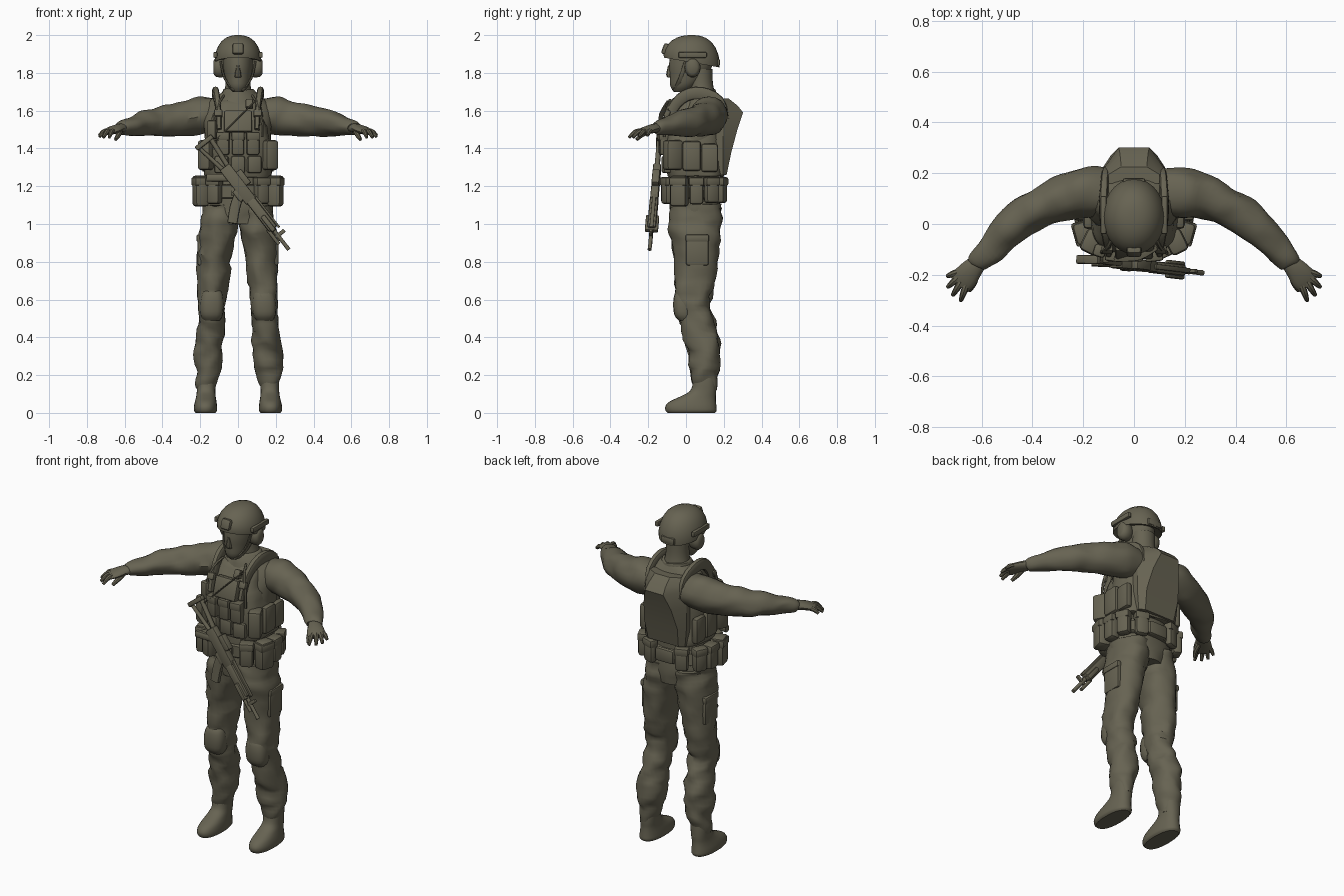
import bpy, bmesh, math
from mathutils import Vector, Matrix, noise

olive = bpy.data.materials.new("olive drab")
olive.diffuse_color = (0.135, 0.125, 0.085, 1)
X, Y, Z = Vector((1, 0, 0)), Vector((0, 1, 0)), Vector((0, 0, 1))


def finish(name, bm, angle=40):
    bmesh.ops.recalc_face_normals(bm, faces=bm.faces)
    me = bpy.data.meshes.new(name)
    bm.to_mesh(me)
    bm.free()
    me.materials.append(olive)
    me.shade_smooth()
    me.set_sharp_from_angle(angle=math.radians(angle))
    ob = bpy.data.objects.new(name, me)
    bpy.context.collection.objects.link(ob)
    return ob


def skin(name, rings, folds=0.0, warp=None, angle=40):
    """Bridge a list of point rings into a closed solid."""
    bm = bmesh.new()
    rows = []
    for ring in rings:
        row = []
        for p in ring:
            p = Vector(p)
            if warp:
                p = warp(p)
            if folds:
                p = p + noise.noise_vector(Vector((p.x * 11, p.y * 11, p.z * 17))) * folds
            row.append(bm.verts.new(p))
        rows.append(row)
    n = len(rows[0])
    for a, b in zip(rows, rows[1:]):
        for i in range(n):
            j = (i + 1) % n
            bm.faces.new((a[i], a[j], b[j], b[i]))
    bm.faces.new(rows[0])
    bm.faces.new(rows[-1])
    return finish(name, bm, angle)


def smooth_rows(rows, k):
    """Catmull-Rom interpolation between rows of numbers."""
    out = []
    for i in range(len(rows) - 1):
        p0, p1, p2, p3 = rows[max(i - 1, 0)], rows[i], rows[i + 1], rows[min(i + 2, len(rows) - 1)]
        for s in range(k):
            t = s / k
            out.append([0.5 * (2 * b + (c - a) * t + (2 * a - 5 * b + 4 * c - d) * t * t
                               + (3 * b - a - 3 * c + d) * t ** 3)
                        for a, b, c, d in zip(p0, p1, p2, p3)])
    return out + [list(rows[-1])]


def ellipse(c, s, u, a, b, n, p):
    pts = []
    for i in range(n):
        th = 2 * math.pi * i / n
        co, si = math.cos(th), math.sin(th)
        pts.append(c + s * a * math.copysign(abs(co) ** (2 / p), co)
                   + u * b * math.copysign(abs(si) ** (2 / p), si))
    return pts


def column(name, rows, n=24, p=2.0, k=3, **kw):
    """Horizontal sections: z, centre x, centre y, half width, half depth."""
    return skin(name, [ellipse(Vector((x, y, z)), X, Y, a, b, n, p)
                       for z, x, y, a, b in smooth_rows(rows, k)], **kw)


def tube(name, rows, up=Z, n=12, p=2.0, k=3, **kw):
    """Sections square to a path: x, y, z, half width, half height."""
    rows = smooth_rows(rows, k)
    c = [Vector(r[:3]) for r in rows]
    rings = []
    for i, r in enumerate(rows):
        t = (c[min(i + 1, len(c) - 1)] - c[max(i - 1, 0)]).normalized()
        s = t.cross(up).normalized()
        rings.append(ellipse(c[i], s, s.cross(t), r[3], r[4], n, p))
    return skin(name, rings, **kw)


def box(name, loc, size, yaw=0.0, bevel=0.012, tilt=0.0, frame=None):
    bm = bmesh.new()
    bmesh.ops.create_cube(bm, size=1, matrix=Matrix.Diagonal((*size, 1)))
    if bevel:
        bmesh.ops.bevel(bm, geom=bm.edges[:], offset=min(bevel, min(size) * 0.4),
                        segments=2, profile=0.5, affect='EDGES')
    m = Matrix.Translation(loc) @ Matrix.Rotation(yaw, 4, 'Z') @ Matrix.Rotation(tilt, 4, 'X')
    bm.transform(frame @ m if frame else m)
    return finish(name, bm, 35)


# Head and neck
column("head", [(1.70, 0, -.03, .03, .035), (1.73, 0, -.015, .055, .068), (1.78, 0, .01, .07, .096),
                (1.84, 0, .025, .08, .115), (1.92, 0, .03, .08, .11)])
column("neck", [(1.62, 0, .09, .10, .08), (1.69, 0, .085, .075, .068), (1.75, 0, .08, .065, .062), (1.82, 0, .08, .065, .06)])
column("nose", [(1.775, 0, -.08, .017, .014), (1.79, 0, -.087, .017, .018), (1.84, 0, -.083, .008, .012)], n=8)
column("collar", [(1.64, 0, .07, .12, .10), (1.68, 0, .075, .098, .088), (1.71, 0, .08, .078, .075),
                  (1.712, 0, .08, .06, .06)], folds=.012)

# Helmet: rim, dome and front-up tilt of the lower edge
dome = [(1.865, 0, .03, .10, .125), (1.855, 0, .03, .122, .147)]
dome += [(1.86 + .14 * math.sin(a), 0, .03, .124 * math.cos(a) ** .8, .15 * math.cos(a) ** .8)
         for a in [math.radians(d) for d in (8, 22, 36, 50, 64, 76, 86)]]
column("helmet", dome, n=28, k=1,
       warp=lambda v: v + Z * (-.17 * (v.y - .03) * max(0, (2 - v.z) / .14)))
box("helmet_mount", (0, -.105, 1.925), (.06, .04, .06), tilt=-.35)
box("helmet_rear_band", (0, .168, 1.855), (.09, .025, .04))
for s in (1, -1):
    box("helmet_rail", (s * .12, .035, 1.895), (.022, .15, .03), bevel=.006)
    tube("ear_cup", [(s * .06, .035, 1.83, .03, .045), (s * .085, .035, 1.83, .042, .055),
                     (s * .115, .035, 1.83, .04, .052), (s * .13, .035, 1.83, .025, .035)], k=2, n=14)
    tube("chin_strap", [(s * .092, .0, 1.86, .006, .012), (s * .07, -.03, 1.77, .006, .012),
                        (s * .02, -.06, 1.705, .006, .012)], up=Y, n=6)

# Torso
column("shirt", [(1.0, 0, .05, .17, .125), (1.08, 0, .05, .188, .135), (1.2, 0, .045, .17, .13),
                 (1.35, 0, .05, .165, .135), (1.5, 0, .065, .18, .13), (1.6, 0, .09, .185, .115),
                 (1.665, 0, .09, .14, .088), (1.70, 0, .085, .08, .07)], n=32, folds=.01)
column("vest", [(1.25, 0, .05, .165, .14), (1.265, 0, .05, .18, .15), (1.38, 0, .04, .18, .155),
                (1.48, 0, .04, .165, .155), (1.56, 0, .06, .14, .145), (1.63, 0, .08, .125, .12),
                (1.655, 0, .085, .11, .10)], n=32, p=3, folds=.01)
box("chest_panel", (0, -.10, 1.54), (.15, .05, .12), tilt=-.3)

# Back panel, standing proud near its top
rows = [(1.26, .215, .10, .13), (1.38, .24, .11, .14), (1.5, .272, .09, .14),
        (1.59, .302, .06, .135), (1.625, .275, .055, .125), (1.665, .225, .05, .10)]
skin("back_panel", [[(-w, .16, z), (-w, .195, z), (-b, y, z), (b, y, z), (w, .195, z), (w, .16, z)]
                    for z, y, b, w in rows], angle=30)

# Chest pouches
for i in (-1, 0, 1):
    box("magazine_pouch", (i * .078, -.115, 1.425), (.066, .055, .12), yaw=i * .12)
    box("pouch_flap", (i * .078, -.12, 1.465), (.07, .055, .045), yaw=i * .12, bevel=.008)
    box("lower_pouch", (i * .085, -.10, 1.315), (.075, .05, .09), yaw=i * .2)
for s in (1, -1):
    box("side_pouch_front", (s * .165, -.07, 1.365), (.075, .095, .16), yaw=s * .45, bevel=.018)
    box("side_pouch", (s * .178, .03, 1.36), (.045, .10, .16), bevel=.018)
    box("side_plate", (s * .172, .125, 1.35), (.04, .09, .15), bevel=.015)
    # Shoulder straps, cables and buckles
    tube("shoulder_strap", [(s * .10, -.105, 1.50, .026, .014), (s * .105, -.07, 1.61, .028, .016),
                            (s * .115, -.005, 1.678, .032, .018), (s * .12, .08, 1.692, .034, .018),
                            (s * .115, .17, 1.65, .032, .016), (s * .11, .20, 1.55, .03, .012)],
         up=X, p=3, n=12)
    tube("cable", [(s * .075, -.03, 1.68, .007, .007), (s * .10, -.085, 1.64, .008, .008),
                   (s * .125, -.11, 1.56, .008, .008), (s * .13, -.115, 1.46, .007, .007)], up=X, n=6)
    box("strap_buckle", (s * .105, -.10, 1.585), (.045, .03, .04), tilt=-.4, bevel=.008)
box("radio", (-.135, -.105, 1.50), (.05, .05, .10), yaw=-.3)
box("talk_button", (.06, -.085, 1.635), (.04, .035, .05), tilt=-.5, bevel=.008)

# Belt with pouches
column("belt", [(1.135, 0, .05, .19, .145), (1.14, 0, .05, .198, .15), (1.205, 0, .045, .19, .147),
                (1.21, 0, .045, .18, .14)], n=32, k=1, p=2.3)
for s in (1, -1):
    for x, y, yaw, w, d, h in ((.125, -.095, .45, .075, .06, .14), (.198, -.035, 1.3, .09, .075, .165),
                               (.203, .055, 1.57, .075, .06, .145), (.185, .135, 2.0, .075, .055, .13),
                               (.105, .19, 2.8, .075, .045, .13)):
        box("belt_pouch", (s * x, y, 1.175), (w, d, h), yaw=s * yaw, bevel=.018)
        box("belt_pouch_flap", (s * x, y, 1.225), (w + .006, d + .006, .045), yaw=s * yaw, bevel=.01)
box("rear_belt_pouch", (0, .195, 1.175), (.12, .03, .08))
box("belt_buckle", (0, -.10, 1.175), (.07, .02, .05), bevel=.006)

for s in (1, -1):
    # Trousers, knee pads, pockets
    column("trouser_leg", [(1.1, s * .09, .05, .095, .13), (1.03, s * .096, .05, .098, .137),
                           (.95, s * .108, .05, .098, .133), (.8, s * .125, .055, .088, .115),
                           (.66, s * .135, .043, .08, .103), (.57, s * .138, .035, .075, .096),
                           (.47, s * .145, .065, .07, .092), (.36, s * .152, .09, .076, .09),
                           (.26, s * .158, .097, .072, .082), (.18, s * .164, .098, .06, .066),
                           (.12, s * .168, .098, .048, .058)], k=4, folds=.018)
    column("knee_pad", [(.49, s * .14, .0, .045, .04), (.52, s * .14, -.01, .06, .052),
                        (.58, s * .138, -.013, .064, .055), (.63, s * .136, -.01, .055, .05),
                        (.655, s * .135, 0, .04, .04)], n=16, p=2.6)
    box("cargo_pocket", (s * .2, .06, .86), (.03, .12, .16), bevel=.014)
    box("cargo_flap", (s * .203, .06, .925), (.034, .125, .04), bevel=.01)
    # Boots
    column("boot", [(0, s * .172, .027, .052, .125), (.012, s * .172, .027, .061, .135),
                    (.035, s * .172, .026, .061, .135), (.06, s * .171, .036, .057, .123),
                    (.085, s * .17, .062, .052, .096), (.115, s * .169, .09, .049, .07),
                    (.16, s * .168, .098, .05, .062), (.22, s * .165, .098, .05, .06)], p=2.3)
    # Sleeves
    tube("sleeve", [(s * .10, .125, 1.575, .09, .085), (s * .18, .125, 1.575, .098, .10),
                    (s * .26, .11, 1.562, .088, .094), (s * .35, .075, 1.55, .078, .084),
                    (s * .43, .03, 1.54, .074, .076), (s * .50, -.03, 1.53, .068, .064),
                    (s * .56, -.095, 1.518, .056, .048), (s * .612, -.15, 1.508, .042, .036),
                    (s * .62, -.16, 1.506, .032, .026)], n=20, k=4, folds=.012)
    # Gloved hands
    tube("palm", [(s * .60, -.14, 1.51, .03, .025), (s * .635, -.175, 1.505, .042, .024),
                  (s * .665, -.212, 1.495, .05, .02), (s * .688, -.238, 1.485, .045, .014)], n=14)
    for x0, y0, x1, y1, z1 in ((.695, -.19, .735, -.205, 1.468), (.69, -.21, .733, -.248, 1.462),
                               (.68, -.228, .713, -.28, 1.458), (.66, -.24, .682, -.302, 1.458)):
        tube("finger", [(s * x0, y0, 1.494, .013, .013), (s * (x0 + x1) / 2, (y0 + y1) / 2, 1.486, .013, .013),
                        (s * x1, y1, z1, .008, .008)], n=8)
    tube("thumb", [(s * .625, -.195, 1.495, .016, .015), (s * .632, -.23, 1.475, .015, .014),
                   (s * .648, -.262, 1.447, .009, .009)], n=8)

# Slung rifle, built in its own frame: u along barrel, v towards the grip, w thickness
start = Vector((-.175, -.14, 1.435))
u = (Vector((.265, -.192, .87)) - start).normalized()
w = u.cross(Vector((-.78, 0, -.62))).normalized()
v = w.cross(u)
gun = Matrix((u, v, w)).transposed().to_4x4()
gun.translation = start


def gun_box(name, u0, u1, v0, v1, t, bevel=.006):
    box(name, ((u0 + u1) / 2, (v0 + v1) / 2, 0), (u1 - u0, v1 - v0, t), bevel=bevel, frame=gun)


def gun_tube(name, rows, p=2.0):
    tube(name, [(*(gun @ Vector((a, b, 0))), t, h) for a, b, t, h in rows], up=w, n=10, p=p)


gun_box("rifle_butt", -.012, .014, -.05, .06, .034)
gun_tube("rifle_stock_top", [(0, -.035, .013, .014), (.22, -.012, .013, .014)])
gun_tube("rifle_stock_brace", [(0, .045, .01, .012), (.20, .012, .012, .012)])
gun_box("rifle_receiver", .17, .40, -.032, .032, .042)
gun_box("rifle_magazine_well", .30, .37, .02, .05, .04)
gun_box("rifle_sight", .23, .32, -.062, -.028, .04)
gun_box("rifle_handguard", .39, .59, -.028, .026, .046, .012)
gun_box("rifle_top_rail", .38, .60, -.038, -.026, .02, .003)
gun_box("rifle_side_light", .50, .60, -.012, .014, .07)
gun_box("rifle_front_sight", .62, .64, -.045, .015, .016, .004)
gun_tube("rifle_barrel", [(.58, 0, .011, .011), (.68, 0, .010, .010), (.725, 0, .011, .011)])
gun_tube("rifle_under_tube", [(.57, .024, .010, .010), (.67, .024, .010, .010)])
gun_tube("rifle_magazine", [(.335, .03, .028, .015), (.37, .085, .028, .015), (.43, .15, .027, .015)], 4)
gun_tube("rifle_grip", [(.225, .02, .02, .016), (.19, .065, .02, .016), (.155, .11, .02, .016)], 3)
tube("rifle_sling", [(-.12, -.14, 1.44, .004, .014), (-.06, -.135, 1.50, .004, .014),
                     (.02, -.13, 1.58, .004, .014), (.09, -.09, 1.65, .004, .014)], up=Y, n=6)
